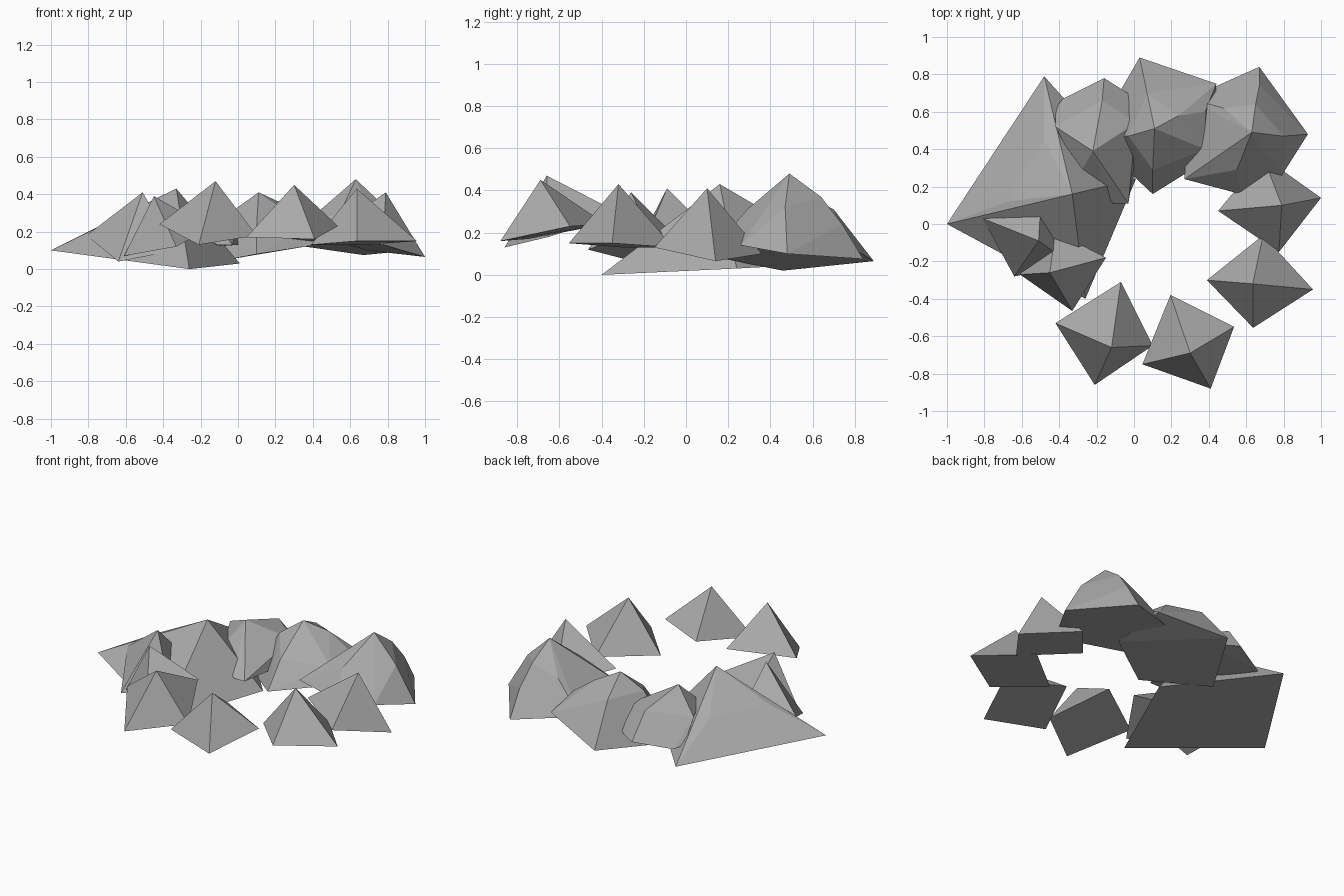
import bpy, bmesh

cube = bpy.data.objects.get("Cube")
if cube:
    bpy.data.objects.remove(cube)

# Single stone colour
stone = bpy.data.materials.new("stone_grey")
stone.use_nodes = True
GREY = (0.4, 0.4, 0.4, 1)
stone.diffuse_color = GREY
stone.node_tree.nodes["Principled BSDF"].inputs["Base Color"].default_value = GREY


def add_rock(name, base, apex, bulge=()):
    """Closed convex rock: tilted base corners, a peak and optional shoulder points."""
    bm = bmesh.new()
    for p in (*base, apex, *bulge):
        bm.verts.new(p)
    hull = bmesh.ops.convex_hull(bm, input=bm.verts)
    spare = {e for e in hull["geom_interior"] + hull["geom_unused"]
             if isinstance(e, bmesh.types.BMVert)}
    bmesh.ops.delete(bm, geom=list(spare), context='VERTS')
    bmesh.ops.dissolve_limit(bm, angle_limit=0.06, verts=bm.verts, edges=bm.edges)
    bmesh.ops.recalc_face_normals(bm, faces=bm.faces)
    mesh = bpy.data.meshes.new(name)
    bm.to_mesh(mesh)
    bm.free()
    mesh.materials.append(stone)
    obj = bpy.data.objects.new(name, mesh)
    bpy.context.collection.objects.link(obj)


# Plain four-sided rocks around the front and sides
add_rock("front_right_rock",
         [(-.42, -.53, .24), (-.07, -.31, .29), (.10, -.65, .18), (-.21, -.86, .13)],
         (-.12, -.66, .47))
add_rock("front_left_rock",
         [(.045, -.75, .17), (.195, -.38, .24), (.535, -.55, .23), (.41, -.88, .16)],
         (.30, -.69, .45))
add_rock("left_front_rock",
         [(.39, -.30, .13), (.69, -.06, .13), (.957, -.35, .15), (.637, -.555, .15)],
         (.635, -.32, .43))
add_rock("left_rock",
         [(.45, .07, .17), (.69, .36, .10), (1, .14, .065), (.775, -.15, .13)],
         (.79, .10, .41))
add_rock("right_front_rock",
         [(-.61, -.27, .07), (-.42, -.04, .17), (-.15, -.18, .22), (-.33, -.465, .12)],
         (-.45, -.26, .39))
add_rock("right_rock",
         [(-.81, .03, .18), (-.50, .08, .24), (-.33, -.22, .10), (-.64, -.28, .04)],
         (-.51, -.09, .41))

# Large spreading rock at the back right
add_rock("large_right_rock",
         [(-1, 0, .10), (-.48, .79, .06), (.01, .24, .03), (-.26, -.40, 0)],
         (-.33, .16, .43),
         [(-.68, .12, .26), (-.48, .45, .24)])

# Rounded rocks along the back
add_rock("back_left_rock",
         [(.67, .84, .075), (.93, .48, .10), (.79, .26, .14), (.57, .16, .16),
          (.27, .24, .17), (.29, .67, .13)],
         (.63, .49, .48),
         [(.65, .64, .37), (.67, .74, .24), (.80, .47, .32), (.48, .62, .31),
          (.52, .44, .38), (.55, .29, .31)])
add_rock("back_rock",
         [(.03, .89, .065), (.44, .75, .15), (.42, .36, .13), (.10, .16, .08),
          (-.22, .46, .02)],
         (.11, .51, .41),
         [(.07, .70, .31), (.24, .58, .35), (.38, .60, .25), (.38, .40, .22),
          (.10, .29, .24), (-.03, .47, .31)])
add_rock("back_right_rock",
         [(-.42, .62, .12), (-.38, .67, .10), (-.16, .78, .13), (.03, .66, .13),
          (0, .30, .13), (-.03, .11, .13), (-.11, .11, .13)],
         (-.22, .39, .37),
         [(-.42, .52, .26), (-.17, .66, .29), (.01, .54, .25), (-.29, .27, .24)])
